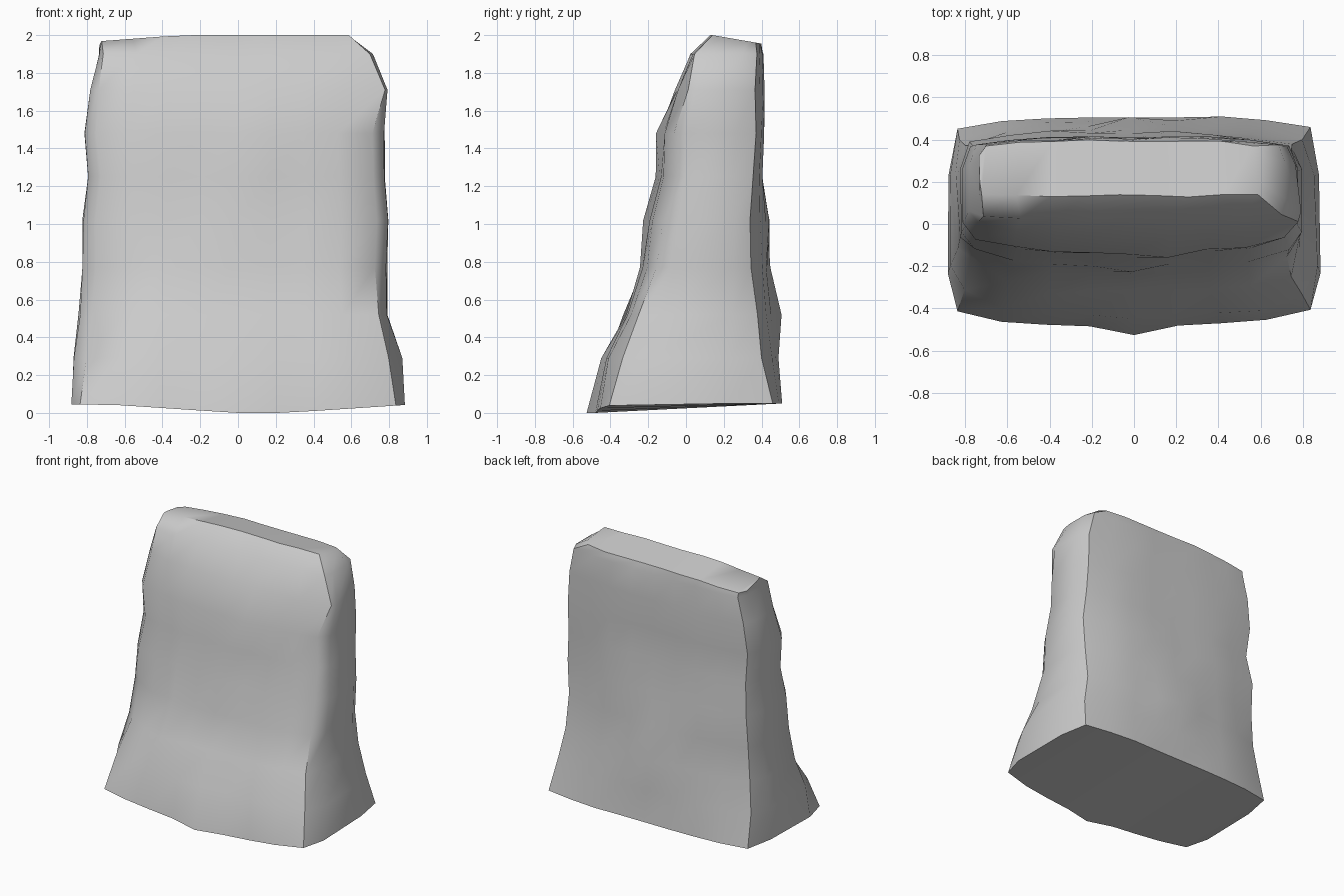
import bpy, bmesh, random
from math import radians

if "Cube" in bpy.data.objects:
    bpy.data.objects.remove(bpy.data.objects["Cube"])

random.seed(4)

# Cross-sections: z, left x, right x, front y, back y, front setback, back setback, front corner inset
LEVELS = [
    (0.05, -.88, .88, -.48, .51, .07, .055, .95),
    (0.29, -.87, .855, -.425, .485, .06, .08, .945),
    (0.52, -.84, .79, -.31, .465, .06, .09, .945),
    (0.77, -.825, .785, -.23, .44, .08, .10, .925),
    (1.02, -.82, .80, -.195, .435, .08, .09, .92),
    (1.25, -.79, .78, -.14, .405, .07, .05, .92),
    (1.48, -.815, .775, -.13, .415, .06, .05, .92),
    (1.71, -.785, .765, -.055, .41, .06, .04, .94),
    (1.90, -.735, .72, .03, .405, .01, .03, .97),
]
TOP = (1.995, -.735, .60, .135, .395, .00, .02, .98)
U = [-1, -.75, -.5, -.25, 0, .25, .5, .75, 1]   # columns across the broad faces
N = len(U)


def ring(level):
    """Points of one chipped-rock section: front, right side, back, left side."""
    z, xl, xr, f, b, cf, cb, inset = level
    mid, half = (xl + xr) / 2, (xr - xl) / 2
    wob = lambda s=.007: random.uniform(-s, s)
    front = [(mid + u * half * inset, f + cf * abs(u) ** 4 + wob(), z) for u in U]
    back = [(mid + u * half * .95, b - cb * abs(u) ** 3 + wob(), z) for u in U]

    def side(x):
        return [(x + wob(.006), f + (b - f) * t, z) for t in (.25, .72)]
    return front + side(xr) + back[::-1] + side(xl)[::-1]


bm = bmesh.new()
rings = [[bm.verts.new(p) for p in ring(lv)] for lv in LEVELS + [TOP]]
M = len(rings[0])

# Uneven foot: lowest at the middle of the front
for v in rings[0]:
    if v.co.y < 0:
        v.co.z = .045 * min(1, max(0, abs(v.co.x - .12) - .13) / .68)

# Top crown falls towards the back and the left end
for v in rings[-1]:
    v.co.z = 2 - .045 * max(0, (v.co.y - .14) / .26) - .03 * max(0, (-v.co.x - .3) / .4)

# Bulges and chips: (ring, point, x shift, y shift)
KNOCKS = [
    (0, 4, 0, -.04), (1, 4, 0, -.025), (3, 4, 0, -.01), (4, 4, 0, -.03),
    (5, 4, 0, -.015), (6, 5, 0, -.03), (6, 4, 0, -.02), (2, 2, 0, -.03),
    (2, N + 6, 0, .045), (4, N + 8, 0, .02),            # back bulges
    (4, N + 9, 0, .02), (4, N + 10, 0, .05), (3, N + 10, 0, .03),
    (1, 0, .02, .05), (2, 0, .02, .10), (3, 0, .01, .04), (2, 1, 0, .02),  # worn front left corner
    (1, 8, -.01, .03), (1, N + 2, -.015, -.01), (1, N, .015, 0),
    (7, 8, .06, 0), (7, N, .025, 0),                    # shoulder on the right
]
for r, i, dx, dy in KNOCKS:
    rings[r][i].co.x += dx
    rings[r][i].co.y += dy

# Walls
for a, b in zip(rings, rings[1:]):
    for i in range(M):
        j = (i + 1) % M
        bm.faces.new((a[i], a[j], b[j], b[i]))

# Top and bottom caps, bridged front to back
for r in (rings[0], rings[-1]):
    back = r[N + 2:2 * N + 2][::-1]
    for i in range(N - 1):
        bm.faces.new((r[i], r[i + 1], back[i + 1], back[i]))
    bm.faces.new((r[N - 1], r[N], r[N + 1], back[-1]))
    bm.faces.new((back[0], r[M - 2], r[M - 1], r[0]))
bmesh.ops.recalc_face_normals(bm, faces=bm.faces)

mesh = bpy.data.meshes.new("stone_slab")
bm.to_mesh(mesh)
bm.free()
slab = bpy.data.objects.new("stone_slab", mesh)
bpy.context.collection.objects.link(slab)
bpy.context.view_layer.objects.active = slab
slab.select_set(True)
bpy.ops.object.shade_smooth_by_angle(angle=radians(45))
